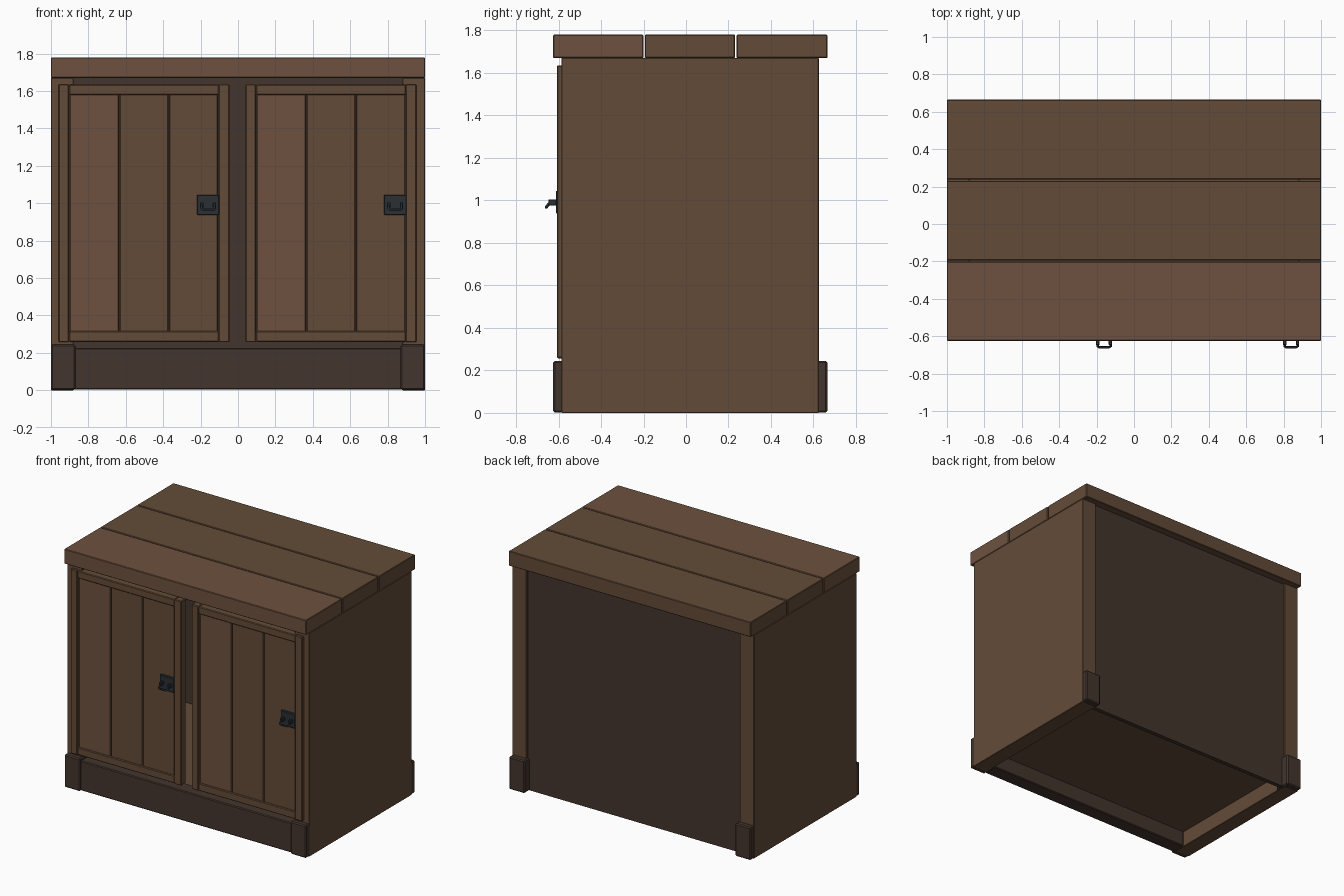
import bpy
from mathutils import Vector

if "Cube" in bpy.data.objects:
    bpy.data.objects.remove(bpy.data.objects["Cube"])


def material(name, rgb):
    m = bpy.data.materials.new(name)
    m.diffuse_color = (*rgb, 1)
    m.use_nodes = True
    m.node_tree.nodes["Principled BSDF"].inputs["Base Color"].default_value = m.diffuse_color
    return m


WOOD = material("brown_wood", (0.125, 0.071, 0.039))
WARM = material("warm_wood", (0.155, 0.083, 0.05))
DARK = material("dark_wood", (0.056, 0.035, 0.026))
METAL = material("dark_metal", (0.024, 0.029, 0.032))


def box(name, x, y, z, mat, bevel=0.004):
    """Box from (min, max) ranges with a small chamfer."""
    lo, hi = zip(x, y, z)
    bpy.ops.mesh.primitive_cube_add(size=1)
    o = bpy.context.object
    o.name = name
    for v in o.data.vertices:
        v.co = Vector([a if c < 0 else b for c, a, b in zip(v.co, lo, hi)])
    o.data.materials.append(mat)
    if bevel:
        m = o.modifiers.new("chamfer", 'BEVEL')
        m.width = bevel
        m.segments = 1
    return o


def mirrored(x, s):
    return tuple(sorted((x[0] * s, x[1] * s)))


# Top: three boards with open gaps
for i, (y0, y1) in enumerate([(-0.625, -0.201), (-0.194, 0.231), (0.238, 0.665)]):
    box(f"top_board_{i + 1}", (-1, 1), (y0, y1), (1.67, 1.78), WARM if i == 0 else WOOD)

# Thick sides and corner feet
for s, side in ((-1, "left"), (1, "right")):
    box(f"side_{side}", mirrored((0.88, 1), s), (-0.587, 0.625), (0.0, 1.67), WOOD, 0.003)
    for y, end in (((-0.625, -0.5), "front"), ((0.54, 0.665), "back")):
        box(f"{end}_foot_{side}", mirrored((0.87, 0.999), s), y, (0.001, 0.245), DARK, 0.008)

# Back panel, floor and front plinth
box("back_panel", (-0.885, 0.885), (0.575, 0.607), (0.005, 1.67), DARK, 0)
box("floor", (-0.885, 0.885), (-0.55, 0.58), (0.12, 0.22), WOOD, 0)
box("plinth", (-0.875, 0.875), (-0.61, -0.5), (0.003, 0.226), DARK, 0.006)


def handle(cx, side):
    """Back plate, two lugs and a bent bail."""
    box(f"handle_plate_{side}", (cx - 0.06, cx + 0.06), (-0.612, -0.585), (0.938, 1.045), METAL, 0.003)
    for i, s in enumerate((-1, 1)):
        x = cx + s * 0.034
        box(f"handle_lug_{side}_{i + 1}", (x - 0.009, x + 0.009), (-0.648, -0.608),
            (0.976, 1.005), METAL, 0.003)
    c = bpy.data.curves.new(f"handle_bail_{side}", 'CURVE')
    c.dimensions = '3D'
    c.bevel_depth = 0.007
    c.bevel_resolution = 0
    c.use_fill_caps = True
    pts = [(-0.035, -0.636, 0.996), (-0.035, -0.655, 0.971), (-0.029, -0.659, 0.966),
           (0.029, -0.659, 0.966), (0.035, -0.655, 0.971), (0.035, -0.636, 0.996)]
    sp = c.splines.new('POLY')
    sp.points.add(len(pts) - 1)
    for p, (x, y, z) in zip(sp.points, pts):
        p.co = (cx + x, y, z, 1)
    c.materials.append(METAL)
    o = bpy.data.objects.new(c.name, c)
    bpy.context.collection.objects.link(o)


# Two identical doors: frame, three planks, handle
for dx, side in ((0, "left"), (1, "right")):
    for x0, x1, part in ((-0.96, -0.903, "outer"), (-0.103, -0.045, "inner")):
        box(f"door_stile_{part}_{side}", (x0 + dx, x1 + dx), (-0.607, -0.55), (0.257, 1.636), WOOD, 0.005)
    for z, part in (((0.259, 0.316), "bottom"), ((1.579, 1.634), "top")):
        box(f"door_rail_{part}_{side}", (-0.903 + dx, -0.103 + dx), (-0.604, -0.55), z, WOOD, 0.005)
    for i in range(3):
        x0 = -0.9 + i * 0.2655 + dx
        box(f"door_plank_{i + 1}_{side}", (x0, x0 + 0.263), (-0.594, -0.555), (0.31, 1.585),
            WARM if i == 0 else WOOD, 0.005)
    handle(-0.16 + dx, side)
